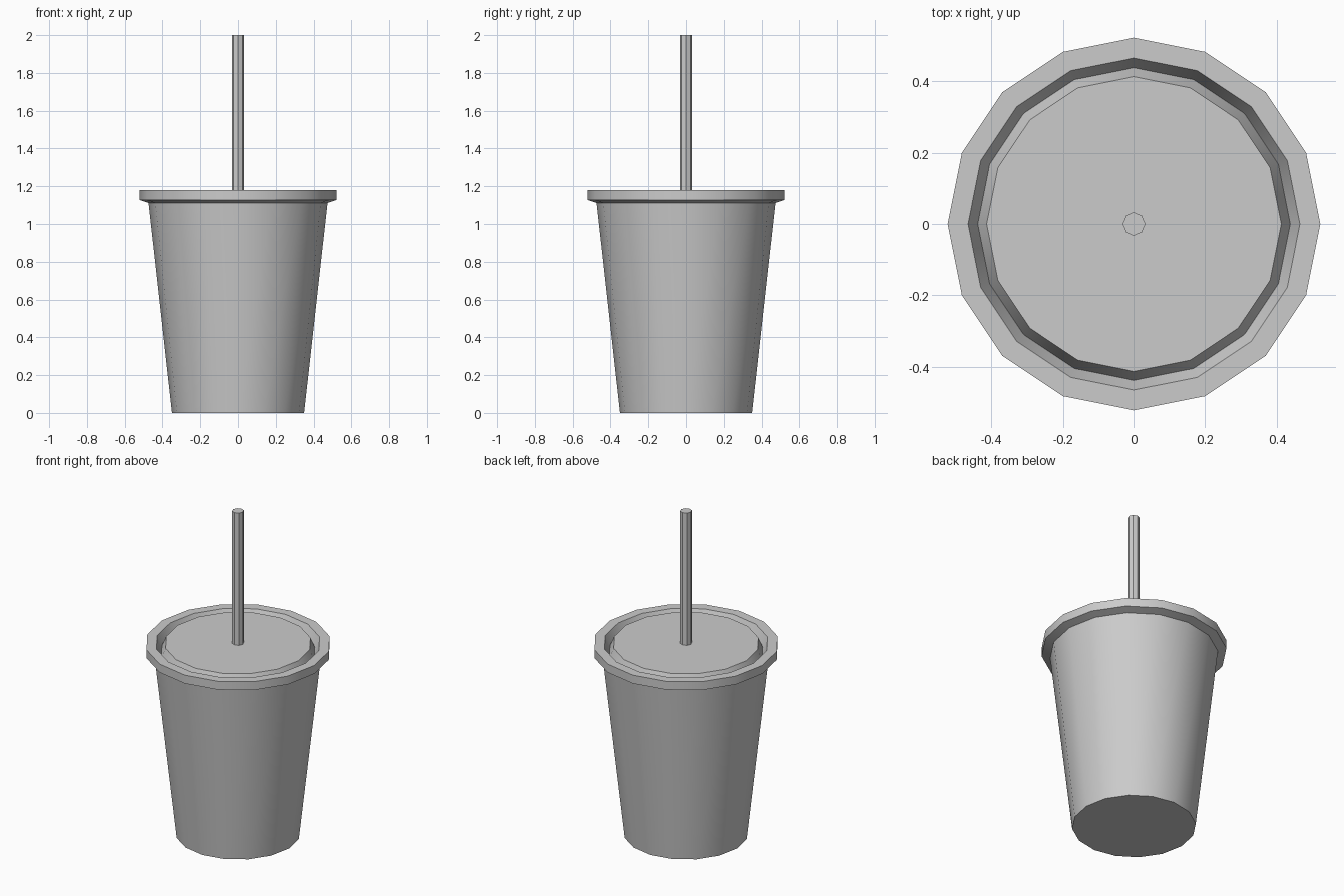
import bpy, bmesh, math

if "Cube" in bpy.data.objects:
    bpy.data.objects.remove(bpy.data.objects["Cube"])


def lathe(name, profile, sides, smooth=30):
    """Spin an (r, z) profile around z; r = 0 ends become flat caps."""
    bm = bmesh.new()
    rings = []
    for r, z in profile:
        rings.append([bm.verts.new((r * math.cos(math.tau * i / sides),
                                    r * math.sin(math.tau * i / sides), z))
                      for i in range(sides)])
    for a, b in zip(rings, rings[1:]):
        for i in range(sides):
            j = (i + 1) % sides
            bm.faces.new((a[i], a[j], b[j], b[i]))
    bm.faces.new(rings[0][::-1])
    bm.faces.new(rings[-1])
    bmesh.ops.recalc_face_normals(bm, faces=bm.faces)
    mesh = bpy.data.meshes.new(name)
    bm.to_mesh(mesh)
    bm.free()
    obj = bpy.data.objects.new(name, mesh)
    bpy.context.collection.objects.link(obj)
    bpy.ops.object.select_all(action='DESELECT')
    obj.select_set(True)
    bpy.context.view_layer.objects.active = obj
    bpy.ops.object.shade_smooth_by_angle(angle=math.radians(smooth))
    return obj


# Tapered cup and overhanging lid with a V groove, in one continuous surface
lathe("cup_and_lid", [
    (0.35, 0.0), (0.474, 1.112),       # cup wall
    (0.522, 1.128), (0.522, 1.18),     # lid lip
    (0.465, 1.18), (0.438, 1.12),      # rim top, groove outer wall
    (0.413, 1.18),                     # groove inner wall, lid centre
], 16)

# Straight octagonal straw
lathe("straw", [(0.033, 1.17), (0.033, 2.0)], 8)
